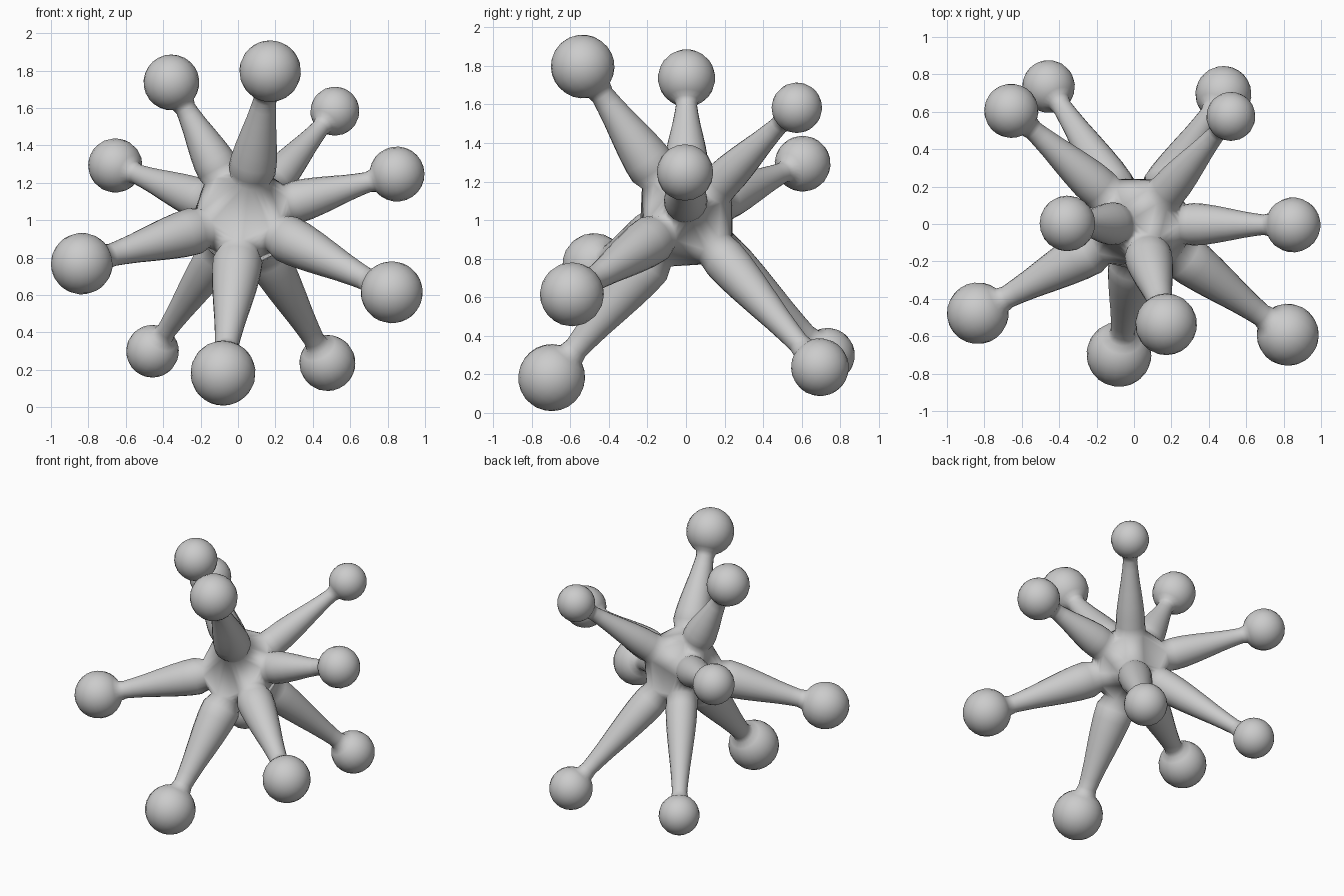
import bpy, bmesh, math
from mathutils import Vector

cube = bpy.data.objects.get("Cube")
if cube:
    bpy.data.objects.remove(cube, do_unlink=True)

SIDES = 20
HUB = Vector((0.03, 0.0, 1.02))
START = 0.25          # distance from hub centre where each arm begins

# Ball centre x, y, z and ball radius for each arm
BALLS = [
    (-0.356, 0.003, 1.737, 0.149), (0.172, -0.536, 1.797, 0.165),
    (0.518, 0.575, 1.583, 0.131), (-0.656, 0.605, 1.293, 0.145),
    (0.85, -0.005, 1.247, 0.147), (-0.835, -0.477, 0.768, 0.165),
    (0.822, -0.592, 0.615, 0.166), (-0.457, 0.735, 0.30, 0.141),
    (-0.08, -0.697, 0.183, 0.174), (0.478, 0.695, 0.237, 0.150),
]

# Arm taper: fraction along the arm, thickness as a share of ball radius
TAPER = [(0.1, 0.77), (0.22, 0.75), (0.37, 0.68), (0.54, 0.58),
         (0.7, 0.48), (0.84, 0.41), (0.94, 0.37)]

grey = bpy.data.materials.new("plain grey")
grey.use_nodes = True
colour = (0.6, 0.6, 0.6, 1.0)
grey.diffuse_color = colour
grey.node_tree.nodes["Principled BSDF"].inputs["Base Color"].default_value = colour

bm = bmesh.new()


def ring(turn, distance, radius):
    """Circle of vertices across an arm's axis."""
    verts = []
    for i in range(SIDES):
        a = math.tau * i / SIDES
        local = Vector((radius * math.cos(a), radius * math.sin(a), distance))
        verts.append(bm.verts.new(HUB + turn @ local))
    return verts


def bridge(a, b):
    for i in range(SIDES):
        j = (i + 1) % SIDES
        bm.faces.new((a[i], a[j], b[j], b[i]))


# Hub: hull stretched between the arm roots, left open where arms start
roots, owner = [], {}
for number, (x, y, z, size) in enumerate(BALLS):
    axis = Vector((x, y, z)) - HUB
    turn = axis.to_track_quat('Z', 'Y')
    root = ring(turn, START, 0.107)
    roots.append((root, turn, axis.length, size))
    for v in root:
        owner[v] = number
bmesh.ops.convex_hull(bm, input=list(bm.verts))
caps = [f for f in bm.faces if len({owner[v] for v in f.verts}) == 1]
bmesh.ops.delete(bm, geom=caps, context='FACES_ONLY')
loose = [e for e in bm.edges if not e.link_faces]
bmesh.ops.delete(bm, geom=loose, context='EDGES')

# Arms: tapered tubes flowing into round ball ends
for root, turn, length, size in roots:
    neck = math.asin(0.42)
    reach = length - size * math.cos(neck)
    profile = [(START + t * (reach - START), w * size) for t, w in TAPER]
    steps = 11
    for k in range(steps):
        a = neck + (math.pi - neck) * k / steps
        profile.append((length - size * math.cos(a), size * math.sin(a)))
    last = root
    for distance, radius in profile:
        here = ring(turn, distance, radius)
        bridge(last, here)
        last = here
    tip = bm.verts.new(HUB + turn @ Vector((0, 0, length + size)))
    for i in range(SIDES):
        bm.faces.new((last[i], last[(i + 1) % SIDES], tip))

bmesh.ops.recalc_face_normals(bm, faces=bm.faces)
mesh = bpy.data.meshes.new("ball_tipped_star")
bm.to_mesh(mesh)
bm.free()
mesh.materials.append(grey)
star = bpy.data.objects.new("ball_tipped_star", mesh)
bpy.context.collection.objects.link(star)

# Smooth shading over the whole body
mesh.shade_smooth()
